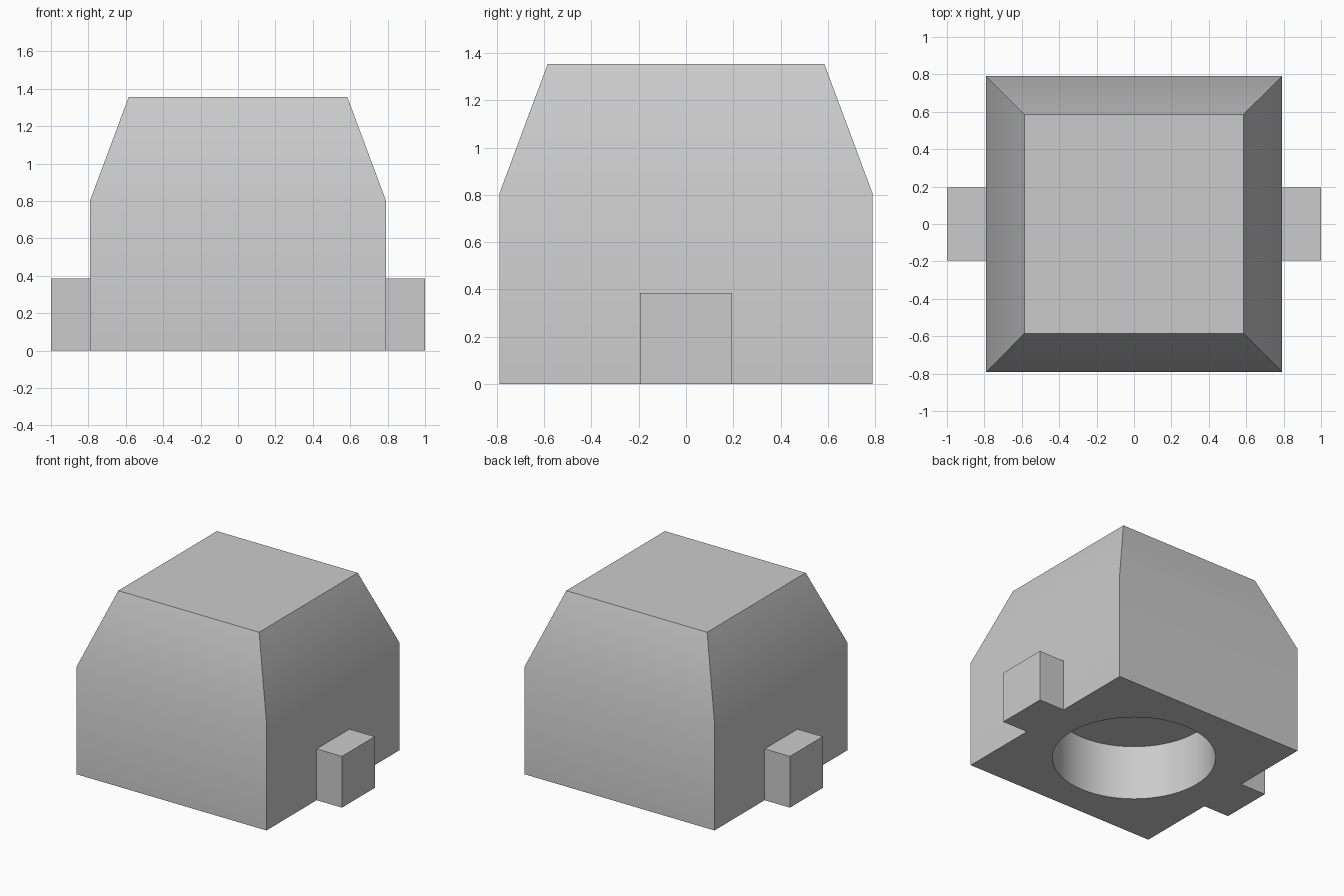
import bpy
import bmesh
from math import radians

cube = bpy.data.objects.get("Cube")
if cube:
    bpy.data.objects.remove(cube, do_unlink=True)

HALF, TOP_HALF = 0.79, 0.585
SHOULDER, HEIGHT = 0.805, 1.355
HOLE_RADIUS, HOLE_DEPTH = 0.556, 0.41
TAB_HALF, TAB_HEIGHT = 0.195, 0.385

grey = bpy.data.materials.new("plain grey")
grey.use_nodes = True
colour = (0.6, 0.6, 0.6, 1)
grey.diffuse_color = colour
grey.node_tree.nodes["Principled BSDF"].inputs["Base Color"].default_value = colour


def make_object(name, bm):
    bmesh.ops.recalc_face_normals(bm, faces=bm.faces)
    mesh = bpy.data.meshes.new(name)
    bm.to_mesh(mesh)
    bm.free()
    mesh.materials.append(grey)
    obj = bpy.data.objects.new(name, mesh)
    bpy.context.collection.objects.link(obj)
    return obj


def activate(obj):
    bpy.ops.object.select_all(action="DESELECT")
    obj.select_set(True)
    bpy.context.view_layer.objects.active = obj


# Body: square rings joined upward, tapering above the shoulder
bm = bmesh.new()
rings = []
for half, z in ((HALF, 0), (HALF, SHOULDER), (TOP_HALF, HEIGHT)):
    corners = ((-1, -1), (1, -1), (1, 1), (-1, 1))
    rings.append([bm.verts.new((x * half, y * half, z)) for x, y in corners])
for low, high in zip(rings, rings[1:]):
    for i in range(4):
        j = (i + 1) % 4
        bm.faces.new((low[i], low[j], high[j], high[i]))
bm.faces.new(rings[0])
bm.faces.new(rings[-1])
body = make_object("body", bm)

# Round socket in the underside
bm = bmesh.new()
bmesh.ops.create_cone(bm, cap_ends=True, segments=64, radius1=HOLE_RADIUS,
                      radius2=HOLE_RADIUS, depth=2 * HOLE_DEPTH)
cutter = make_object("socket_cutter", bm)
cutter.hide_render = True
cut = body.modifiers.new("socket", "BOOLEAN")
cut.operation = "DIFFERENCE"
cut.solver = "EXACT"
cut.object = cutter
activate(body)
bpy.ops.object.modifier_apply(modifier=cut.name)
bpy.data.objects.remove(cutter, do_unlink=True)
activate(body)
bpy.ops.object.shade_smooth_by_angle(angle=radians(30))

# Side tabs, open where they meet the body
for name, side in (("left_tab", 1), ("right_tab", -1)):
    bm = bmesh.new()
    bmesh.ops.create_cube(bm, size=1)
    for v in bm.verts:
        v.co.x = side * (1 if v.co.x * side > 0 else HALF)
        v.co.y *= 2 * TAB_HALF
        v.co.z = (v.co.z + 0.5) * TAB_HEIGHT
    bm.normal_update()
    bmesh.ops.recalc_face_normals(bm, faces=bm.faces)
    inner = [f for f in bm.faces if f.normal.x * side < -0.9]
    bmesh.ops.delete(bm, geom=inner, context="FACES")
    make_object(name, bm)
